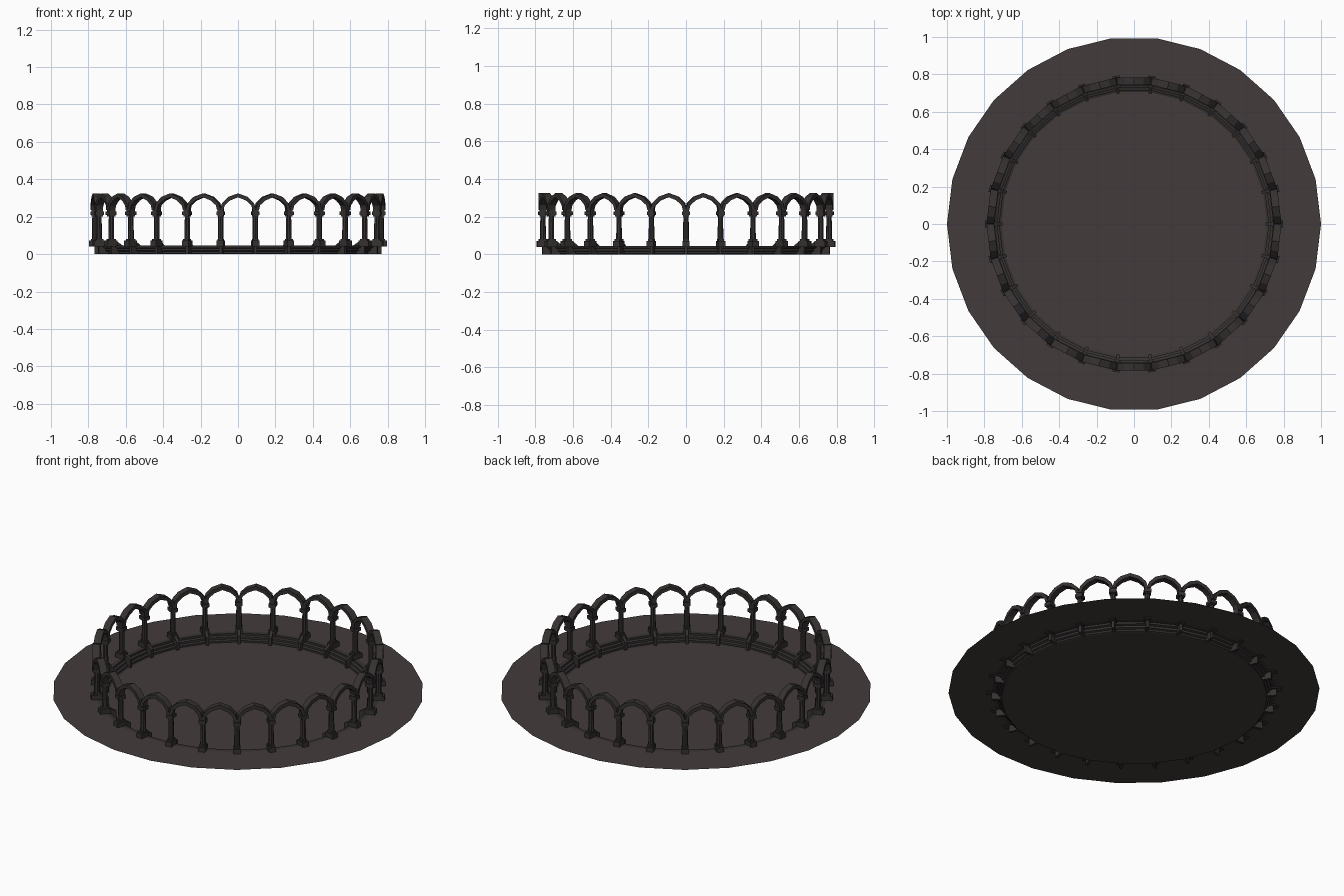
import bpy, bmesh, math
from mathutils import Matrix

if "Cube" in bpy.data.objects:
    bpy.data.objects.remove(bpy.data.objects["Cube"], do_unlink=True)

N = 26                      # bays around the ring
STEP = 2 * math.pi / N
R = 0.765                   # radius of the colonnade


def material(name, rgb):
    m = bpy.data.materials.new(name)
    m.use_nodes = True
    m.diffuse_color = (*rgb, 1)
    m.node_tree.nodes["Principled BSDF"].inputs["Base Color"].default_value = (*rgb, 1)
    return m


ground_mat = material("warm grey ground", (0.055, 0.044, 0.043))
stone_mat = material("dark stone", (0.036, 0.031, 0.030))


def finish(name, bm, mat, fix=True):
    if fix:
        bmesh.ops.recalc_face_normals(bm, faces=bm.faces)
    me = bpy.data.meshes.new(name)
    bm.to_mesh(me)
    bm.free()
    me.materials.append(mat)
    ob = bpy.data.objects.new(name, me)
    bpy.context.collection.objects.link(ob)
    return ob


def lathe(name, profile, mat):
    """Revolve an open (radius, height) profile into a many-sided shell."""
    bm = bmesh.new()
    rings = [[bm.verts.new((r * math.cos(i * STEP), r * math.sin(i * STEP), z))
              for i in range(N)] for r, z in profile]
    for a, b in zip(rings, rings[1:]):
        for i in range(N):
            j = (i + 1) % N
            bm.faces.new((a[i], b[i], b[j], a[j]))
    return finish(name, bm, mat, False)


def box(bm, r0, r1, width, z0, z1):
    m = Matrix.Translation(((r0 + r1) / 2, 0, (z0 + z1) / 2)) @ \
        Matrix.Diagonal((r1 - r0, width, z1 - z0, 1))
    bmesh.ops.create_cube(bm, size=1, matrix=m)


def extrude(bm, quads, axis, a, b):
    """Extrude 2D outlines along local x or y, from a to b."""
    for outline in quads:
        def point(p, d):
            return (d, p[0], p[1]) if axis == "x" else (p[0], d, p[1])
        lo = [bm.verts.new(point(p, a)) for p in outline]
        hi = [bm.verts.new(point(p, b)) for p in outline]
        bm.faces.new(lo)
        bm.faces.new(hi[::-1])
        for i in range(len(lo)):
            j = (i + 1) % len(lo)
            bm.faces.new((lo[i], lo[j], hi[j], hi[i]))


def around(name, build, offset):
    """Build one bay and repeat it around the ring."""
    bm = bmesh.new()
    build(bm)
    src = list(bm.verts) + list(bm.edges) + list(bm.faces)
    for i in range(1, N):
        new = bmesh.ops.duplicate(bm, geom=src)["geom"]
        bmesh.ops.rotate(bm, verts=[g for g in new if isinstance(g, bmesh.types.BMVert)],
                         matrix=Matrix.Rotation(i * STEP, 3, "Z"))
    bmesh.ops.rotate(bm, verts=bm.verts, matrix=Matrix.Rotation(offset * STEP, 3, "Z"))
    return finish(name, bm, stone_mat)


# Sunken floor, stepped rim and surrounding ground
bm = bmesh.new()
bm.faces.new([bm.verts.new((0.71 * math.cos(i * STEP), 0.71 * math.sin(i * STEP), 0))
              for i in range(N)])
finish("sunken_floor", bm, ground_mat, False)
lathe("stepped_rim", [(0.77, 0.045), (0.745, 0.045), (0.745, 0.034), (0.732, 0.03),
                      (0.732, 0.018), (0.72, 0.014), (0.72, 0.004), (0.71, 0)][::-1], stone_mat)
lathe("outer_ground", [(0.77, 0.045), (1, 0.045)], ground_mat)


# Columns: pedestal, shaft, capital
def pedestals(bm):
    box(bm, 0.738, 0.797, 0.038, 0.04, 0.072)
    box(bm, 0.745, 0.786, 0.030, 0.072, 0.082)


def shafts(bm):
    bmesh.ops.create_cone(bm, cap_ends=True, segments=8, radius1=0.016, radius2=0.014,
                          depth=0.13, matrix=Matrix.Translation((R, 0, 0.145)))


def capitals(bm):
    box(bm, 0.743, 0.789, 0.040, 0.208, 0.227)
    box(bm, 0.748, 0.783, 0.030, 0.227, 0.250)
    box(bm, 0.748, 0.783, 0.030, 0.202, 0.208)


# Narrow ribs bracing each pedestal on the pit side
def ribs(bm):
    extrude(bm, [[(0.702, 0), (0.768, 0), (0.768, 0.07), (0.738, 0.07), (0.702, 0.047)]],
            "y", -0.008, 0.008)


# Faceted arches between neighbouring columns
def arches(bm):
    outer = [(0.096, 0.235), (0.086, 0.272), (0.052, 0.306), (0, 0.325)]
    inner = [(0.078, 0.235), (0.071, 0.261), (0.042, 0.287), (0, 0.304)]
    quads = []
    for k in range(3):
        for s in (1, -1):
            quads.append([(s * u, z) for u, z in
                          (outer[k], outer[k + 1], inner[k + 1], inner[k])])
    extrude(bm, quads, "x", 0.743, 0.783)


around("column_pedestals", pedestals, 0)
around("column_shafts", shafts, 0)
around("column_capitals", capitals, 0)
around("pit_ribs", ribs, 0)
around("arches", arches, 0.5)
